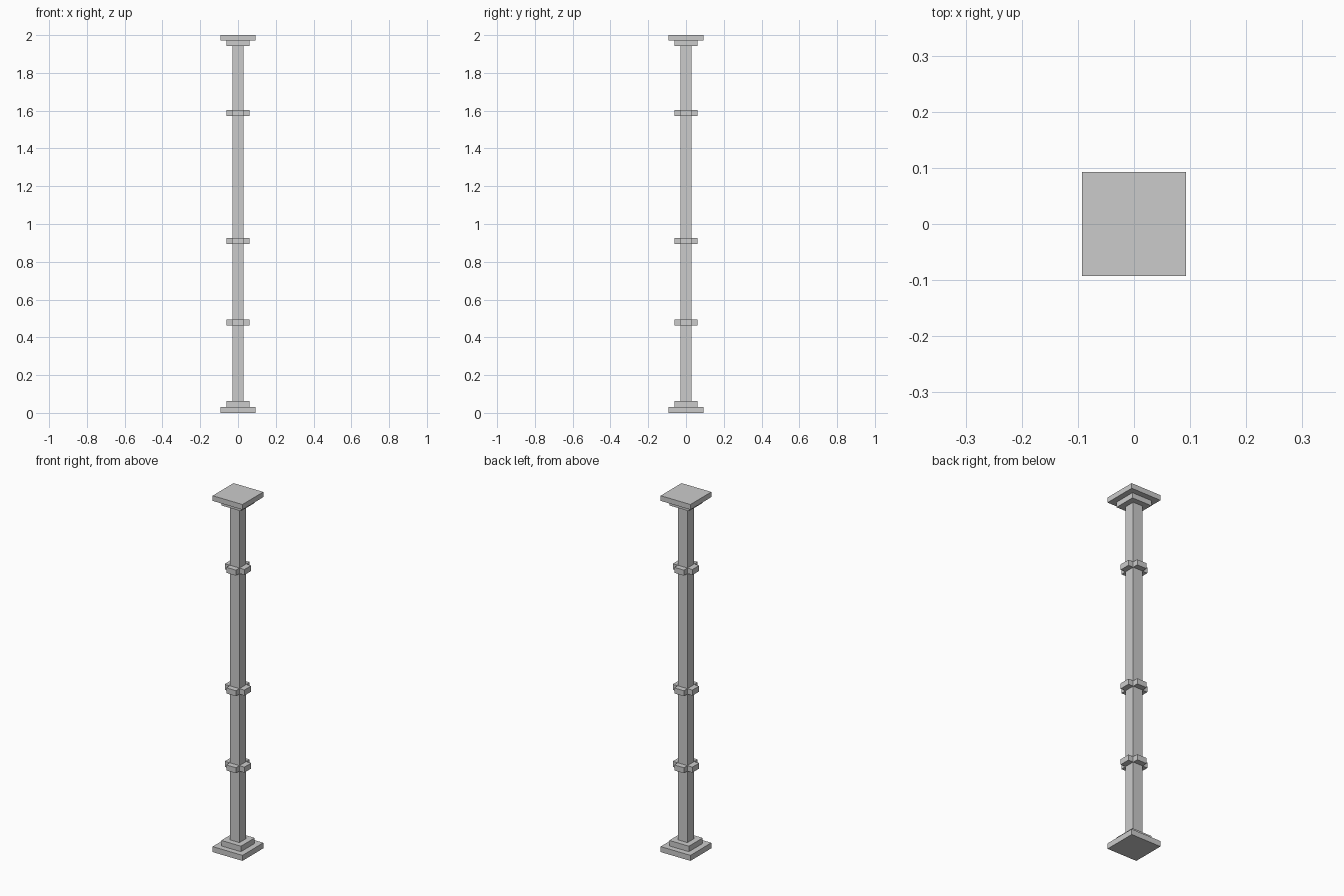
import bpy
import bmesh
from math import pi
from mathutils import Matrix, Vector

if "Cube" in bpy.data.objects:
    bpy.data.objects.remove(bpy.data.objects["Cube"])

SHAFT = 0.03    # half width of the shaft
COLLAR = 0.061  # half width of collars and inner steps
PLATE = 0.0925  # half width of the end plates


def add_box(bm, x0, x1, y0, y1, z0, z1, angle=0.0):
    """Add a box between the given limits, turned about z."""
    size = Vector((x1 - x0, y1 - y0, z1 - z0))
    centre = Vector((x0 + x1, y0 + y1, z0 + z1)) / 2
    matrix = (Matrix.Rotation(angle, 4, 'Z') @ Matrix.Translation(centre)
              @ Matrix.Diagonal(size.to_4d()))
    bmesh.ops.create_cube(bm, size=1, matrix=matrix)


def make_object(name, bm):
    mesh = bpy.data.meshes.new(name)
    bm.to_mesh(mesh)
    bm.free()
    obj = bpy.data.objects.new(name, mesh)
    bpy.context.collection.objects.link(obj)


def square_block(name, half, z0, z1):
    bm = bmesh.new()
    add_box(bm, -half, half, -half, half, z0, z1)
    make_object(name, bm)


# Base, shaft and capital
square_block("base_plate", PLATE, 0.0, 0.031)
square_block("base_step", COLLAR, 0.031, 0.062)
square_block("shaft", SHAFT, 0.062, 1.942)
square_block("capital_step", COLLAR, 1.942, 1.971)
square_block("capital_plate", PLATE, 1.971, 2.0)

# Collars: one block on each shaft face, leaving the corners open
for name, z0 in (("lower_collar", 0.463), ("middle_collar", 0.895),
                 ("upper_collar", 1.572)):
    bm = bmesh.new()
    for i in range(4):
        add_box(bm, SHAFT, COLLAR, -SHAFT, SHAFT, z0, z0 + 0.031, i * pi / 2)
    make_object(name, bm)
